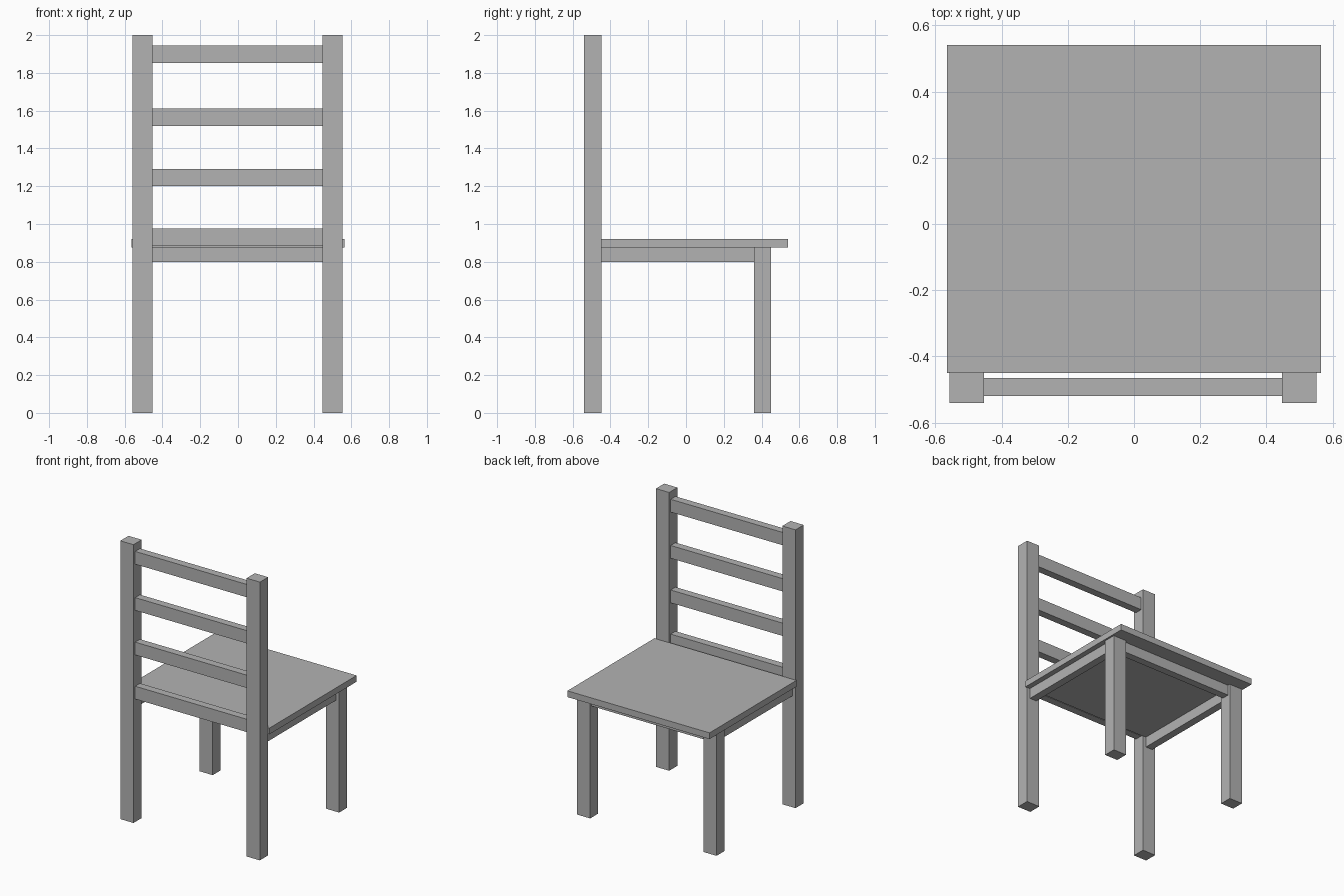
import bpy

cube = bpy.data.objects.get("Cube")
if cube:
    bpy.data.objects.remove(cube, do_unlink=True)

# One plain grey for the whole chair
GREY = (0.45, 0.45, 0.45, 1.0)
grey = bpy.data.materials.new("plain_grey")
grey.use_nodes = True
grey.diffuse_color = GREY
grey.node_tree.nodes["Principled BSDF"].inputs["Base Color"].default_value = GREY


def box(name, x, y, z):
    """Axis-aligned box given its (low, high) range on each axis."""
    spans = (x, y, z)
    bpy.ops.mesh.primitive_cube_add(size=1)
    obj = bpy.context.object
    obj.name = name
    obj.location = [(lo + hi) / 2 for lo, hi in spans]
    obj.scale = [hi - lo for lo, hi in spans]
    bpy.ops.object.transform_apply(location=True, rotation=False, scale=True)
    obj.data.materials.append(grey)
    return obj


POST_Y = (-0.54, -0.447)
LEG_Y = (0.36, 0.45)
SEAT_Z = (0.875, 0.92)
RAIL_Z = (0.80, SEAT_Z[0])
INNER_X = (-0.453, 0.447)

# Seat board
box("seat", (-0.565, 0.565), (-0.45, 0.54), SEAT_Z)

# Tall posts, short legs and the rails joining them on each side
for side, inner, sign in (("right", INNER_X[0], -1), ("left", INNER_X[1], 1)):
    leg_x = sorted((inner, inner + sign * 0.105))
    rail_x = sorted((inner + sign * 0.025, inner + sign * 0.08))
    box(f"back_post_{side}", leg_x, POST_Y, (0, 2))
    box(f"seat_leg_{side}", leg_x, LEG_Y, (0, SEAT_Z[0]))
    box(f"side_rail_{side}", rail_x, (POST_Y[1], LEG_Y[0]), RAIL_Z)

# Rail between the two short legs
box("cross_rail", INNER_X, (0.378, 0.432), RAIL_Z)

# Ladder slats of the backrest
for i, low in enumerate((0.883, 1.20, 1.52, 1.852)):
    box(f"back_slat_{i + 1}", INNER_X, (-0.52, -0.465), (low, low + 0.092))
